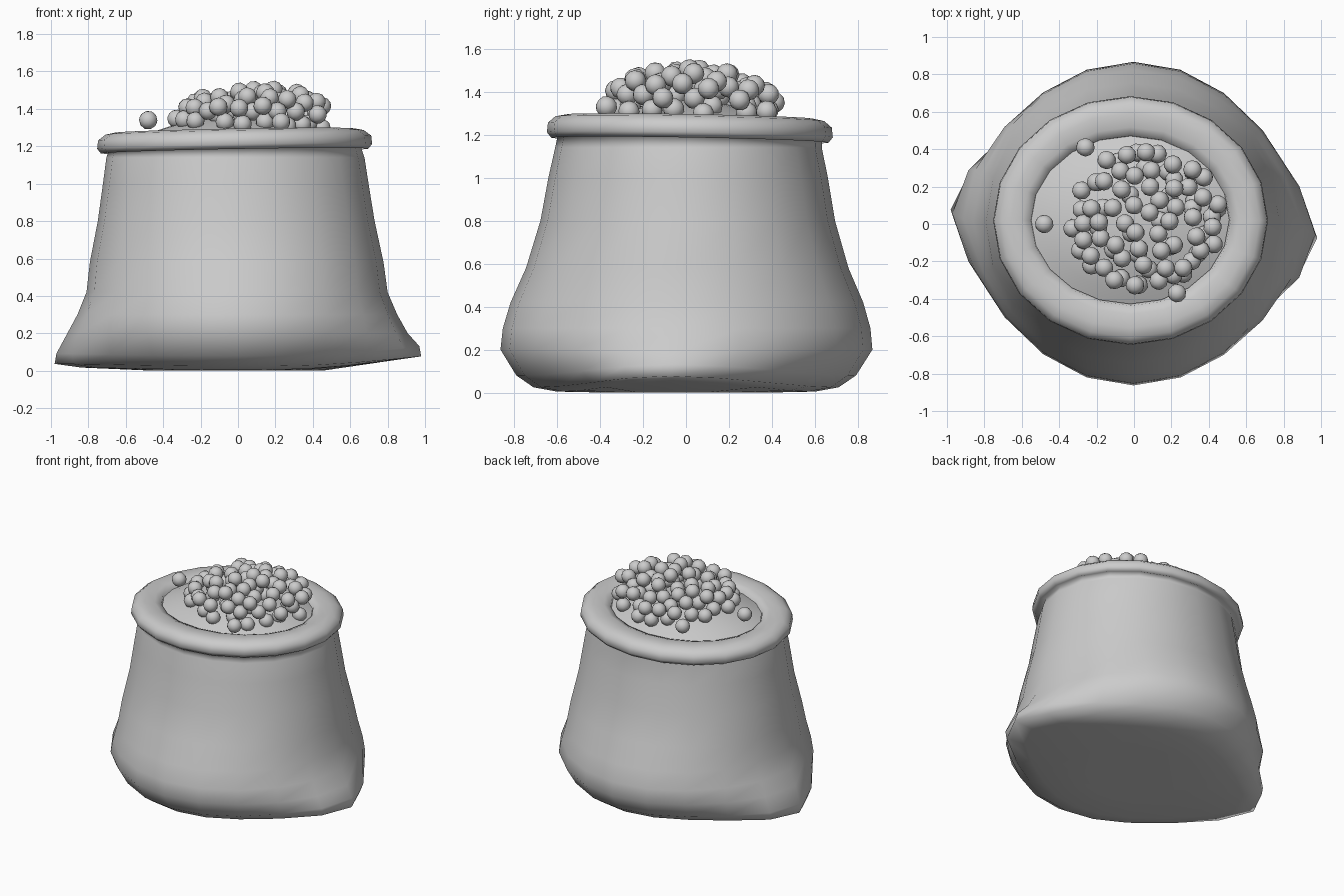
import bpy, bmesh, math, random
from mathutils import Matrix, Euler

cube = bpy.data.objects.get("Cube")
if cube:
    bpy.data.objects.remove(cube)

grey = bpy.data.materials.new("plain grey")
grey.use_nodes = True
COLOUR = (0.6, 0.6, 0.6, 1)
grey.diffuse_color = COLOUR
grey.node_tree.nodes["Principled BSDF"].inputs["Base Color"].default_value = COLOUR


def finish(name, bm):
    """Turn a bmesh into a smooth grey object."""
    bmesh.ops.recalc_face_normals(bm, faces=bm.faces)
    mesh = bpy.data.meshes.new(name)
    bm.to_mesh(mesh)
    bm.free()
    mesh.materials.append(grey)
    mesh.shade_smooth()
    obj = bpy.data.objects.new(name, mesh)
    bpy.context.collection.objects.link(obj)
    return obj


def loft(name, rings, cap_ends):
    """Skin a stack of equally long point rings, capping the chosen ends."""
    bm = bmesh.new()
    loops = [[bm.verts.new(p) for p in ring] for ring in rings]
    for low, high in zip(loops, loops[1:]):
        for i in range(len(low)):
            j = (i + 1) % len(low)
            bm.faces.new((low[i], low[j], high[j], high[i]))
    for end in cap_ends:
        bm.faces.new(loops[end])
    return finish(name, bm)


def ring(z, a, b, ear=0, cx=0, cy=0, tilt=0, sides=20):
    """Oval ring whose +x and -x ends can be drawn out into sack corners."""
    points = []
    for i in range(sides):
        t = math.tau * i / sides
        c, s = math.cos(t), math.sin(t)
        pull = ear * abs(c) ** 5 * math.copysign(1, c)
        x = a * c + pull + cx
        y = b * s - 0.25 * pull + cy
        lift = 0.02 * abs(c) ** 4 * (1.6 + c) if ear > 0.1 else 0
        points.append((x, y, z + lift + tilt * (x - y)))
    return points


# Sack cloth: closed base, pulled-out corners, rounded belly, narrowing neck
body = [  # height, half width, half depth, corner pull
    (0.0, 0.35, 0.36, 0.1), (0.005, 0.6, 0.6, 0.24), (0.025, 0.68, 0.71, 0.3),
    (0.08, 0.75, 0.79, 0.22), (0.2, 0.81, 0.865, 0.1), (0.3, 0.81, 0.855, 0.045),
    (0.42, 0.79, 0.82, 0.015), (0.58, 0.785, 0.75, 0), (0.8, 0.74, 0.685, 0),
    (1.0, 0.71, 0.65, 0), (1.14, 0.69, 0.62, 0)]
rings = [ring(z, a, b, ear, cx=-0.012 * z, cy=0.01 * z) for z, a, b, ear in body]

# Rolled rim, turning outward, over the top and down into the mouth
rim = [(1.185, 0.675, 0.615), (1.175, 0.715, 0.645), (1.2, 0.735, 0.665),
       (1.245, 0.73, 0.66), (1.275, 0.69, 0.625), (1.285, 0.64, 0.575),
       (1.28, 0.58, 0.5), (1.262, 0.535, 0.455), (1.2, 0.52, 0.44)]
rings += [ring(z, a, b, cx=-0.018, cy=0.018, tilt=0.018) for z, a, b in rim]
loft("sack", rings, [0])

# Domed heap filling the mouth
HEAP_X, HEAP_Y, RISE = -0.02, 0.022, 0.11


def heap_height(x, y):
    d = ((x - HEAP_X) / 0.53) ** 2 + ((y - HEAP_Y) / 0.45) ** 2
    return 1.25 + RISE * max(0, 1 - d)


heap = []
for k in (1, 0.85, 0.65, 0.4, 0.15):
    flat = ring(0, 0.53 * k, 0.45 * k, cx=HEAP_X, cy=HEAP_Y)
    heap.append([(x, y, heap_height(x, y) + 0.018 * (x - y)) for x, y, _ in flat])
loft("heap", heap, [-1])

# Loose round grains dropped onto the heap, settling on one another
random.seed(7)
R = 0.05
grains = [(-0.48, 0, 1.34), (0.23, -0.37, 1.33), (-0.26, 0.41, 1.35)]
for _ in range(3000):
    if len(grains) >= 125:
        break
    angle, reach = random.uniform(0, math.tau), math.sqrt(random.random())
    x = 0.05 + 0.41 * reach * math.cos(angle)
    y = 0.03 + 0.36 * reach * math.sin(angle)
    z = heap_height(x, y) + 0.025
    for gx, gy, gz in grains:
        gap = (1.75 * R) ** 2 - (x - gx) ** 2 - (y - gy) ** 2
        if gap > 0:
            z = max(z, gz + math.sqrt(gap))
    if z + R < 1.57 - 0.75 * ((x - 0.1) ** 2 + (y - 0.02) ** 2):
        grains.append((x, y, z))

bm = bmesh.new()
for place in grains:
    spin = Euler([random.uniform(0, math.tau) for _ in range(3)]).to_matrix().to_4x4()
    bmesh.ops.create_icosphere(bm, subdivisions=2, radius=R,
                               matrix=Matrix.Translation(place) @ spin)
finish("grains", bm)
